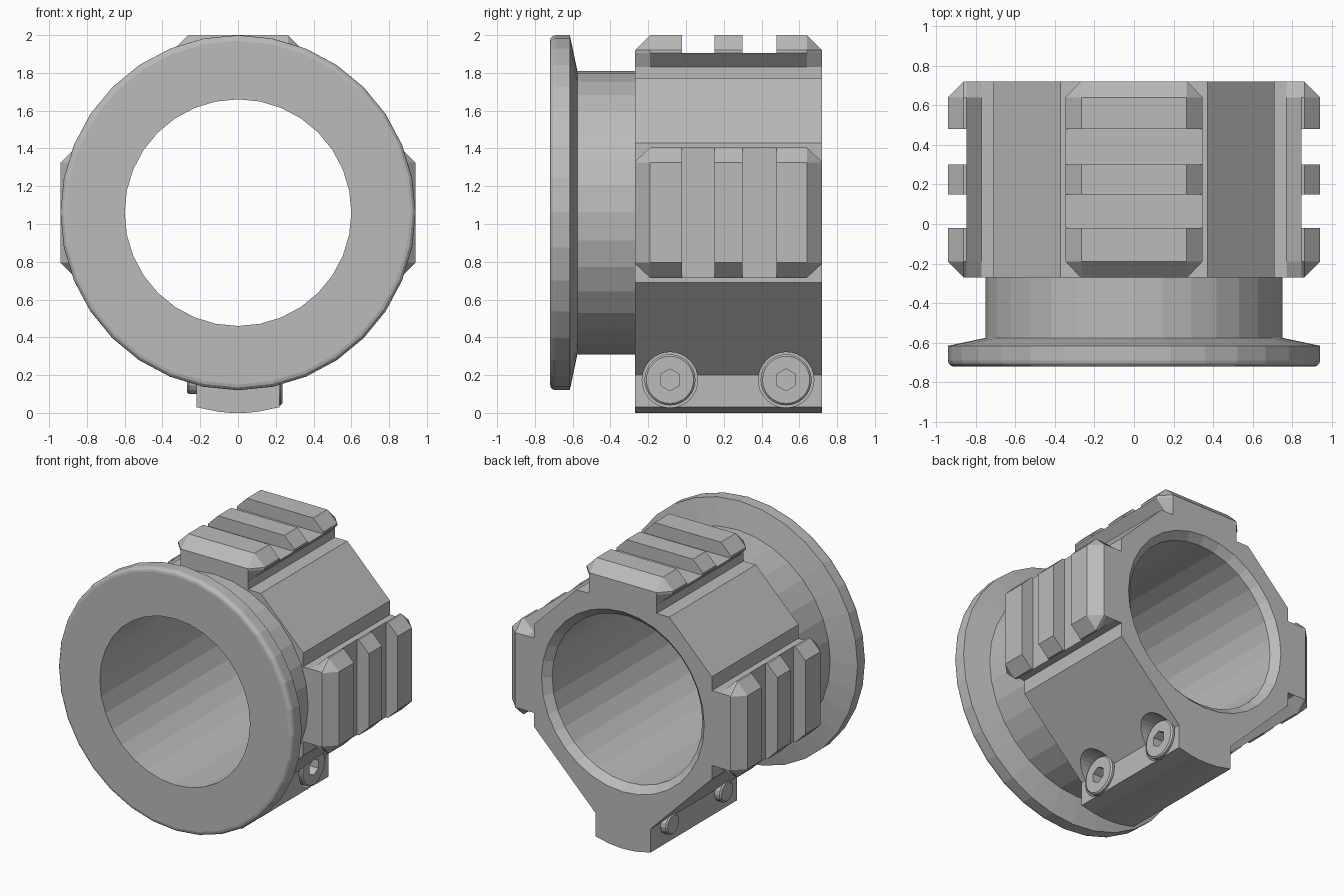
import bpy, bmesh, math
from mathutils import Matrix, Vector

cube = bpy.data.objects.get("Cube")
if cube:
    bpy.data.objects.remove(cube)

AXIS_Z = 1.06            # height of the bore axis
FRONT, BACK = -0.27, 0.72  # length of the clamp body
SIDES = 32

grey = bpy.data.materials.new("grey_metal")
grey.use_nodes = True
colour = (0.5, 0.5, 0.5, 1)
grey.diffuse_color = colour
grey.node_tree.nodes["Principled BSDF"].inputs["Base Color"].default_value = colour


def finish(bm, name):
    bmesh.ops.remove_doubles(bm, verts=bm.verts, dist=1e-5)
    bmesh.ops.recalc_face_normals(bm, faces=bm.faces)
    mesh = bpy.data.meshes.new(name)
    bm.to_mesh(mesh)
    bm.free()
    mesh.materials.append(grey)
    obj = bpy.data.objects.new(name, mesh)
    bpy.context.collection.objects.link(obj)
    return obj


def loft(rings, name, caps=True):
    """Skin a list of equal-length point rings."""
    bm = bmesh.new()
    rows = [[bm.verts.new(p) for p in ring] for ring in rings]
    n = len(rows[0])
    for a, b in zip(rows, rows[1:]):
        for i in range(n):
            j = (i + 1) % n
            bm.faces.new((a[i], a[j], b[j], b[i]))
    if caps:
        bm.faces.new(rows[0])
        bm.faces.new(rows[-1])
    return finish(bm, name)


def lathe(profile, name, caps=False, sides=SIDES):
    """Turn (radius, y) points around the bore axis."""
    turns = [2 * math.pi * i / sides for i in range(sides)]
    return loft([[(r * math.cos(a), y, AXIS_Z + r * math.sin(a)) for a in turns]
                 for r, y in profile], name, caps)


def rod(profile, name, y, z, sides):
    """Turn (radius, x) points around a crosswise axis."""
    turns = [2 * math.pi * i / sides for i in range(sides)]
    return loft([[(x, y + r * math.sin(a), z + r * math.cos(a)) for a in turns]
                 for r, x in profile], name)


def cut(obj, cutter):
    cutter.hide_render = True
    mod = obj.modifiers.new("cut", "BOOLEAN")
    mod.operation, mod.solver, mod.object = "DIFFERENCE", "EXACT", cutter
    bpy.context.view_layer.objects.active = obj
    bpy.ops.object.modifier_apply(modifier=mod.name)
    bpy.data.objects.remove(cutter)


def mirrored(half):
    return half + [(-x, h) for x, h in reversed(half)]


# Front flange and neck, with a rounded front rim
rim = [(0.91 + 0.03 * math.sin(t), -0.69 - 0.03 * math.cos(t))
       for t in (math.pi / 6 * k for k in range(4))]
lathe([(0.6, FRONT), (0.6, -0.72)] + rim +
      [(0.94, -0.615), (0.75, -0.575), (0.75, FRONT)], "flange_and_neck")

# Clamp body: octagonal shell with a foot
outline = mirrored([(0.37, 0.71), (0.71, 0.37), (0.71, -0.37), (0.22, -0.86),
                    (0.22, -1.03), (0.11, -1.053), (0.04, -1.06)])
body = loft([[(x, y, AXIS_Z + h) for x, h in outline] for y in (FRONT, BACK)],
            "clamp_body")
cut(body, lathe([(0.6, -0.5), (0.6, 0.67), (0.67, 0.74)], "bore_cutter", True))

# Accessory rails: undercut, bevelled ends, two cross slots
tooth = mirrored([(0.27, 0.71), (0.27, 0.77), (0.345, 0.845), (0.345, 0.86), (0.265, 0.94)])
slot = mirrored([(0.27, 0.71), (0.27, 0.77), (0.345, 0.845), (0.345, 0.845), (0.265, 0.845)])
end = mirrored([(0.27, 0.71), (0.27, 0.77), (0.27, 0.845), (0.27, 0.86), (0.265, 0.86)])
stations = [(FRONT, end), (-0.19, tooth), (-0.02, tooth), (-0.02, slot), (0.15, slot),
            (0.15, tooth), (0.30, tooth), (0.30, slot), (0.48, slot), (0.48, tooth),
            (0.64, tooth), (BACK, end)]
for name, angle in (("top_rail", 0), ("left_rail", 90), ("right_rail", -90)):
    turn = Matrix.Rotation(math.radians(angle), 3, "Y")
    loft([[turn @ Vector((x, y, h)) + Vector((0, 0, AXIS_Z)) for x, h in ring]
          for y, ring in stations], name)

# Cross bolts: counterbored socket heads on the left, shank ends on the right
BOLT_Z = 0.175
for name, y in (("front_bolt", -0.085), ("rear_bolt", 0.53)):
    cut(body, rod([(0.147, 0.13), (0.147, 0.6)], "pocket_cutter", y, BOLT_Z, SIDES))
    head = rod([(0.135, 0.12), (0.135, 0.225), (0.125, 0.235)], name + "_head",
               y, BOLT_Z, SIDES)
    cut(head, rod([(0.058, 0.16), (0.058, 0.3)], "hex_cutter", y, BOLT_Z, 6))
    rod([(0.065, -0.27), (0.075, -0.26), (0.075, -0.1)], name + "_end", y, BOLT_Z, 16)
